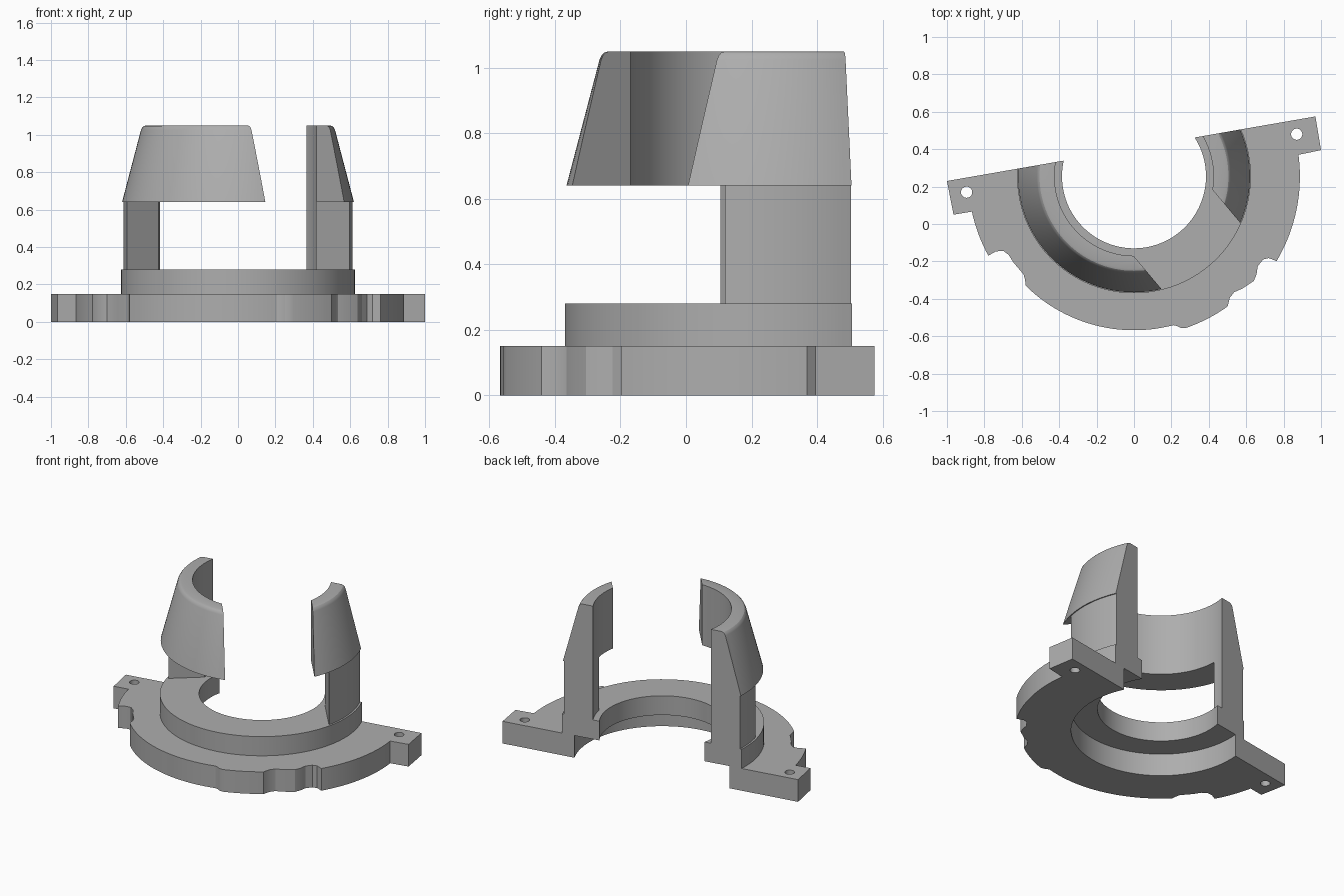
import bpy, bmesh, math
from mathutils import Matrix, Vector

if "Cube" in bpy.data.objects:
    bpy.data.objects.remove(bpy.data.objects["Cube"])

CY = 0.255                    # axis of all round parts is (0, CY)
TILT = math.radians(10)       # tilt of the flat split face
SPLIT = 0.148                 # split face distance behind the axis
SLOT = math.radians(-50)      # direction the slot opens towards

grey = bpy.data.materials.new("light_grey")
grey.diffuse_color = (0.42, 0.42, 0.42, 1)
grey.use_nodes = True
grey.node_tree.nodes["Principled BSDF"].inputs["Base Color"].default_value = grey.diffuse_color


def make_object(name, bm, helper=False):
    bmesh.ops.recalc_face_normals(bm, faces=bm.faces[:])
    mesh = bpy.data.meshes.new(name)
    bm.to_mesh(mesh)
    bm.free()
    ob = bpy.data.objects.new(name, mesh)
    bpy.context.collection.objects.link(ob)
    mesh.materials.append(grey)
    ob.hide_render = helper
    return ob


def extrude(name, outline, z0, z1, helper=False):
    bm = bmesh.new()
    face = bm.faces.new([bm.verts.new((x, y, z0)) for x, y in outline])
    ext = bmesh.ops.extrude_face_region(bm, geom=[face])
    top = [v for v in ext["geom"] if isinstance(v, bmesh.types.BMVert)]
    bmesh.ops.translate(bm, verts=top, vec=(0, 0, z1 - z0))
    return make_object(name, bm, helper)


def arc(r, a0, a1, n):
    return [(r * math.cos(a0 + (a1 - a0) * i / n),
             CY + r * math.sin(a0 + (a1 - a0) * i / n)) for i in range(n + 1)]


def arc_between(r, p, q, n):
    a0, a1 = (math.atan2(y - CY, x) for x, y in (p, q))
    if a0 > math.pi / 2:
        a0 -= 2 * math.pi
    return arc(r, a0, a1, n)


def split_arc(r, n=72):
    # arc running from one end of the split face to the other, around the front
    s = math.asin(SPLIT / r)
    return arc(r, -math.pi - s + TILT, s + TILT, n)


def box(name, angle, u, v, z):
    # helper block: u along the angle, v to its left
    c, s = math.cos(angle), math.sin(angle)
    pts = [(a * c - b * s, CY + a * s + b * c)
           for a, b in ((u[0], v[0]), (u[1], v[0]), (u[1], v[1]), (u[0], v[1]))]
    return extrude(name, pts, z[0], z[1], True)


def cut(ob, cutter):
    mod = ob.modifiers.new("cut", 'BOOLEAN')
    mod.operation = 'DIFFERENCE'
    mod.solver = 'EXACT'
    mod.object = cutter
    bpy.context.view_layer.objects.active = ob
    bpy.ops.object.modifier_apply(modifier=mod.name)
    bpy.data.objects.remove(cutter)


def smooth(ob):
    bpy.ops.object.select_all(action='DESELECT')
    ob.select_set(True)
    bpy.context.view_layer.objects.active = ob
    bpy.ops.object.shade_smooth_by_angle(angle=math.radians(25))


# Flange: tabs, stepped rim with finger notches, wide bore underneath
rim = [(-1.0, 0.23), (-0.965, 0.05)]
rim += arc_between(0.887, (-0.867, 0.066), (-0.78, -0.17), 10)
rim += [(-0.74, -0.147), (-0.70, -0.143), (-0.67, -0.165), (-0.645, -0.205),
        (-0.59, -0.27), (-0.582, -0.30)]
rim += arc_between(0.823, (-0.58, -0.33), (0.21, -0.542), 40)
rim += [(0.23, -0.545), (0.25, -0.556)]
rim += arc_between(0.857, (0.275, -0.56), (0.5, -0.44), 10)
rim += [(0.512, -0.395), (0.535, -0.365), (0.58, -0.345), (0.64, -0.305),
        (0.655, -0.27), (0.662, -0.225), (0.69, -0.19), (0.72, -0.182)]
rim += arc_between(0.887, (0.765, -0.2), (0.88, 0.37), 24)
rim += [(1.0, 0.395), (0.97, 0.575)]
flange = extrude("flange", rim + split_arc(0.545)[::-1], 0, 0.15)

# Screw holes in the tabs
for x, y in ((0.87, 0.48), (-0.895, 0.17)):
    ring = [(x + 0.03 * math.cos(math.tau * i / 24),
             y + 0.03 * math.sin(math.tau * i / 24)) for i in range(24)]
    cut(flange, extrude("hole_cutter", ring, -0.1, 0.3, True))
smooth(flange)

# Raised collar with the narrower bore
collar = extrude("collar", split_arc(0.625) + split_arc(0.385)[::-1], 0.15, 0.28)
smooth(collar)

# Tapered sleeve on two columns, turned as one body
profile = [(0.425, 0.28), (0.613, 0.28), (0.613, 0.64), (0.62, 0.64),
           (0.519, 1.025), (0.513, 1.038), (0.505, 1.046), (0.493, 1.05),
           (0.425, 1.05)]
bm = bmesh.new()
STEPS = 120
rows = []
for i in range(STEPS):
    a = math.tau * i / STEPS
    rows.append([bm.verts.new((r * math.cos(a), CY + r * math.sin(a), z))
                 for r, z in profile])
for i in range(STEPS):
    p, q = rows[i], rows[(i + 1) % STEPS]
    for j in range(len(profile)):
        k = (j + 1) % len(profile)
        bm.faces.new((p[j], q[j], q[k], p[k]))
sleeve = make_object("sleeve_and_columns", bm)

# Split face, slot through the sleeve, and window below its lower edge
cut(sleeve, box("split_cutter", TILT, (-2, 2), (SPLIT, 2), (0, 2)))
cut(sleeve, box("slot_cutter", SLOT, (0, 1.5), (-0.275, 0.275), (0, 2)))
cut(sleeve, box("window_cutter", SLOT, (-0.268, 1.5), (-1.5, 0.37), (0, 0.64)))
smooth(sleeve)
